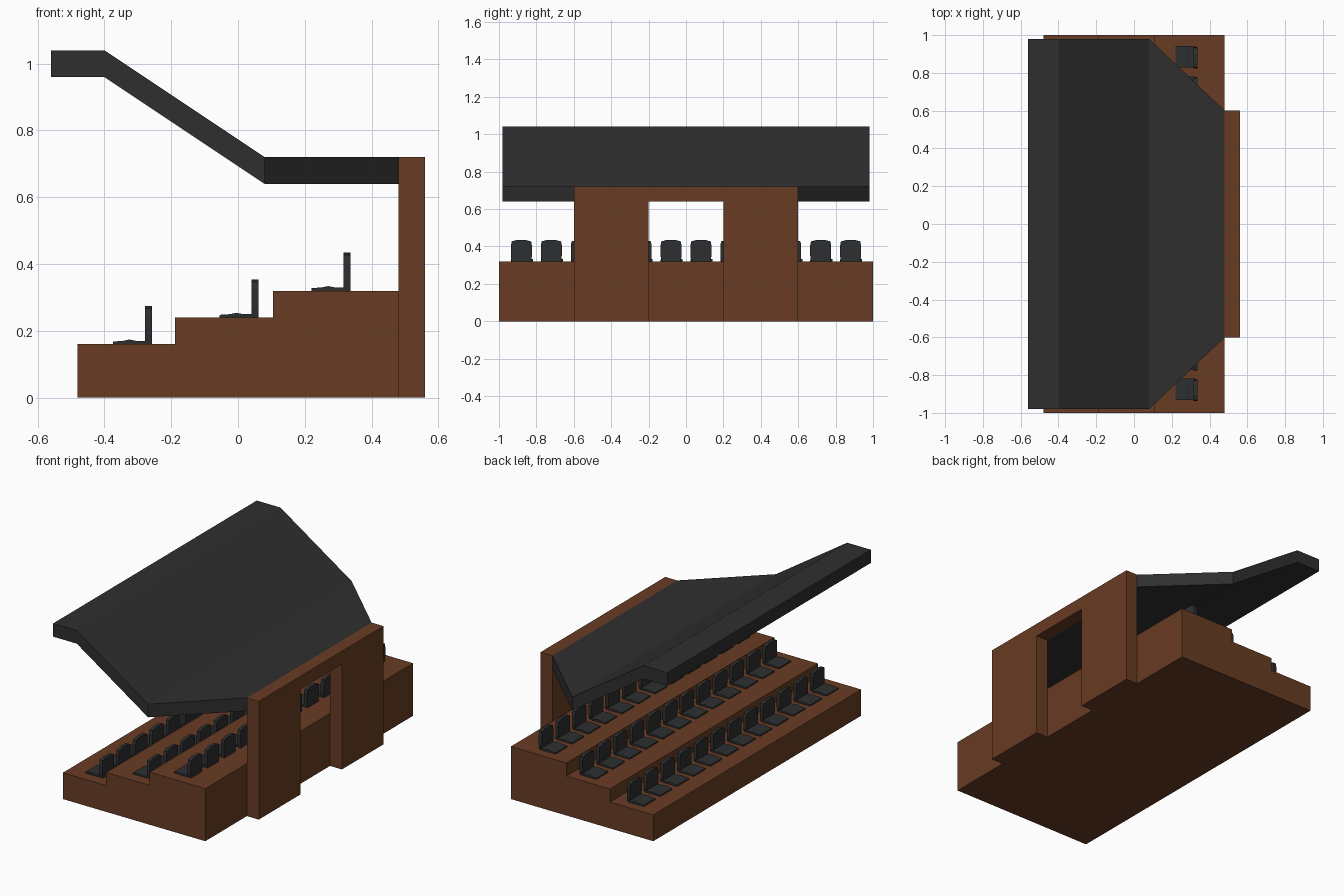
import bpy
import bmesh

default = bpy.data.objects.get("Cube")
if default:
    bpy.data.objects.remove(default, do_unlink=True)


def material(name, rgb):
    mat = bpy.data.materials.new(name)
    mat.use_nodes = True
    colour = (*rgb, 1)
    mat.diffuse_color = colour
    mat.node_tree.nodes["Principled BSDF"].inputs["Base Color"].default_value = colour
    return mat


brown = material("brown", (0.14, 0.045, 0.017))
charcoal = material("roof_charcoal", (0.028, 0.028, 0.028))
seat_grey = material("seat_grey", (0.026, 0.028, 0.030))


def prism(bm, outline, offset):
    """Extrude a closed outline of 3D points along an offset."""
    face = bm.faces.new([bm.verts.new(p) for p in outline])
    result = bmesh.ops.extrude_face_region(bm, geom=[face], use_keep_orig=True)
    moved = [g for g in result["geom"] if isinstance(g, bmesh.types.BMVert)]
    bmesh.ops.translate(bm, verts=moved, vec=offset)


def finish(name, bm, mat):
    bmesh.ops.recalc_face_normals(bm, faces=bm.faces)
    mesh = bpy.data.meshes.new(name)
    bm.to_mesh(mesh)
    bm.free()
    mesh.materials.append(mat)
    obj = bpy.data.objects.new(name, mesh)
    bpy.context.collection.objects.link(obj)
    return obj


# Stepped terrace
bm = bmesh.new()
steps = [(-0.48, 0), (-0.48, 0.16), (-0.188, 0.16), (-0.188, 0.24),
         (0.105, 0.24), (0.105, 0.32), (0.48, 0.32), (0.48, 0)]
prism(bm, [(x, -1, z) for x, z in steps], (0, 2, 0))
finish("terrace", bm, brown)

# Rear wall with a central doorway
bm = bmesh.new()
arch = [(-0.6, 0), (-0.6, 0.72), (0.6, 0.72), (0.6, 0),
        (0.2, 0), (0.2, 0.64), (-0.2, 0.64), (-0.2, 0)]
prism(bm, [(0.48, y, z) for y, z in arch], (0.08, 0, 0))
finish("rear_wall", bm, brown)

# Folded roof, lofted through sections of (x, underside height, half width)
bm = bmesh.new()
thickness = 0.08
rings = []
for x, z, w in [(-0.56, 0.96, 0.98), (-0.4, 0.96, 0.98),
                (0.08, 0.64, 0.98), (0.48, 0.64, 0.6)]:
    rings.append([bm.verts.new(p) for p in
                  [(x, -w, z), (x, w, z), (x, w, z + thickness), (x, -w, z + thickness)]])
for a, b in zip(rings, rings[1:]):
    for i in range(4):
        j = (i + 1) % 4
        bm.faces.new([a[i], a[j], b[j], b[i]])
bm.faces.new(rings[0])
bm.faces.new(rings[-1])
finish("roof", bm, charcoal)

# Rows of seats: a low cushion and a rounded upright back
cushion = [(0, 0), (0, 0.008), (0.03, 0.010), (0.05, 0.014),
           (0.07, 0.010), (0.105, 0.010), (0.105, 0)]
half_back = [(0.052, 0), (0.056, 0.03), (0.056, 0.085), (0.052, 0.107), (0.025, 0.114)]
back = half_back + [(-y, z) for y, z in reversed(half_back)]
for number, (x, z) in enumerate([(-0.375, 0.16), (-0.055, 0.24), (0.22, 0.32)], 1):
    bm = bmesh.new()
    prism(bm, [(px, -0.052, pz) for px, pz in cushion], (0, 0.114, 0))
    prism(bm, [(0.096, y, pz) for y, pz in back], (0.021, 0, 0))
    row = finish(f"seat_row_{number}", bm, seat_grey)
    row.location = (x, -0.88, z)
    array = row.modifiers.new("seats", 'ARRAY')
    array.count = 12
    array.use_relative_offset = False
    array.use_constant_offset = True
    array.constant_offset_displace = (0, 0.16, 0)
